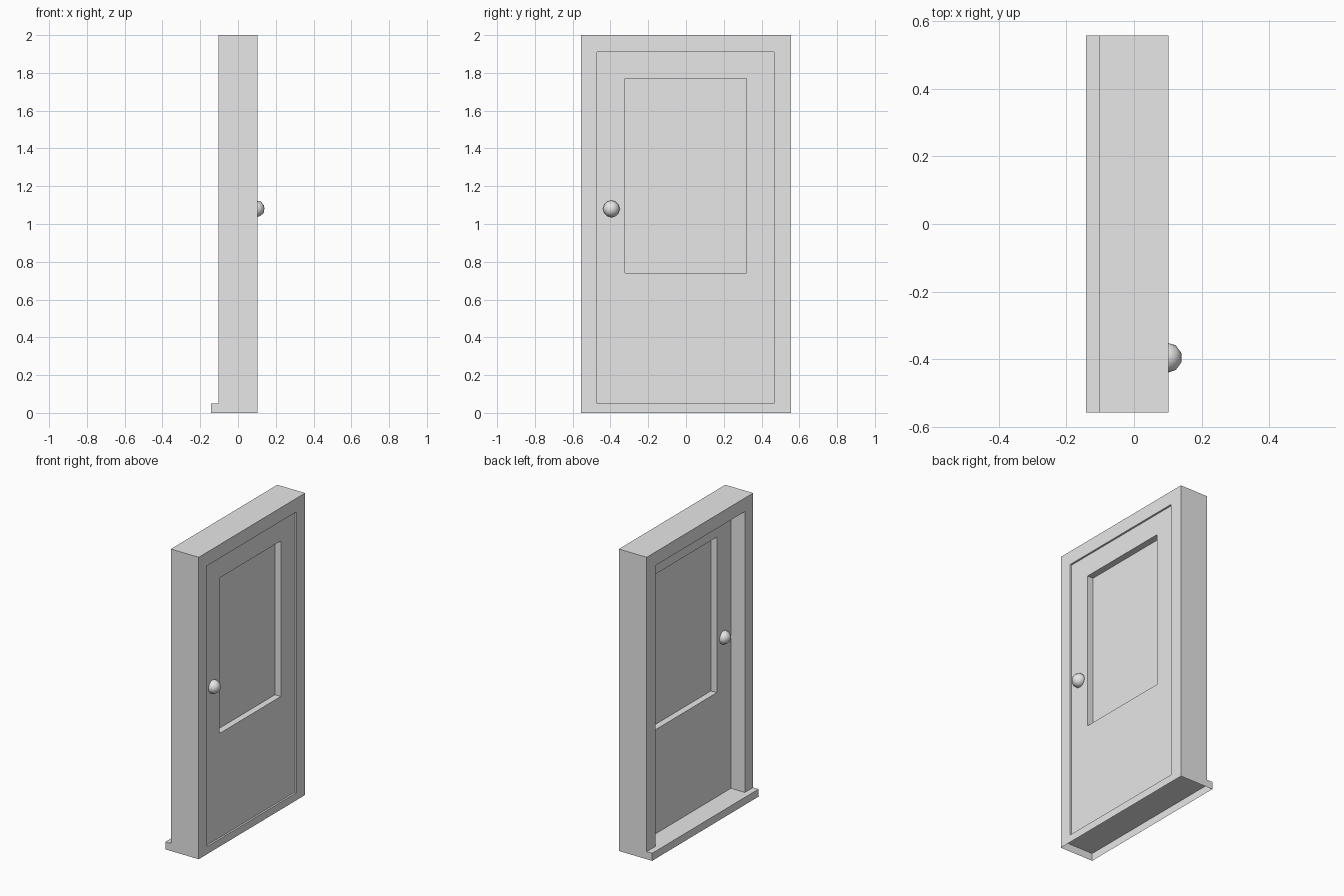
import bpy
import bmesh

# Remove the default cube
cube = bpy.data.objects.get("Cube")
if cube:
    bpy.data.objects.remove(cube, do_unlink=True)

# Single plain grey colour
grey = bpy.data.materials.new("plain_grey")
grey.use_nodes = True
COLOUR = (0.8, 0.8, 0.8, 1)
grey.diffuse_color = COLOUR
grey.node_tree.nodes["Principled BSDF"].inputs["Base Color"].default_value = COLOUR

# Main sizes
HALF_W, TOP = 0.557, 2.0
OPEN_L, OPEN_R, OPEN_TOP = -0.47, 0.466, 1.91
SILL_TOP = 0.05
FRAME_X = 0.102
SILL_BACK = -0.142
DOOR_BACK, DOOR_FRONT = 0.0, 0.09
PANE_X = (DOOR_BACK + DOOR_FRONT) / 2


def finish(name, bm):
    """Turn a bmesh into a named, coloured object."""
    mesh = bpy.data.meshes.new(name)
    bm.to_mesh(mesh)
    bm.free()
    mesh.materials.append(grey)
    obj = bpy.data.objects.new(name, mesh)
    bpy.context.collection.objects.link(obj)
    return obj


def rect(y0, y1, z0, z1):
    return [(y0, z0), (y1, z0), (y1, z1), (y0, z1)]


def slab(name, loops, x0, x1, open_bottom=False):
    """Extrude a profile in the y-z plane along x; a second loop makes a hole."""
    bm = bmesh.new()
    rings = [[bm.verts.new((x0, y, z)) for y, z in loop] for loop in loops]
    if len(rings) == 1:
        faces = [bm.faces.new(rings[0])]
    else:
        outer, inner = rings
        n = len(outer)
        faces = [bm.faces.new((outer[i], outer[(i + 1) % n],
                               inner[(i + 1) % n], inner[i])) for i in range(n)]
    result = bmesh.ops.extrude_face_region(bm, geom=faces, use_keep_orig=True)
    verts = [v for v in result["geom"] if isinstance(v, bmesh.types.BMVert)]
    bmesh.ops.translate(bm, vec=(x1 - x0, 0, 0), verts=verts)
    bmesh.ops.recalc_face_normals(bm, faces=bm.faces)
    if open_bottom:
        low = [f for f in bm.faces if f.normal.z < -0.9]
        bmesh.ops.delete(bm, geom=low, context="FACES_ONLY")
    return finish(name, bm)


# Door surround: two jambs and a head in one piece
slab("door_frame", [[(-HALF_W, SILL_TOP), (-HALF_W, TOP), (HALF_W, TOP),
                     (HALF_W, SILL_TOP), (OPEN_R, SILL_TOP), (OPEN_R, OPEN_TOP),
                     (OPEN_L, OPEN_TOP), (OPEN_L, SILL_TOP)]], -FRAME_X, FRAME_X)

# Threshold, hollow underneath
slab("sill", [rect(-HALF_W, HALF_W, 0, SILL_TOP)], SILL_BACK, FRAME_X, open_bottom=True)

# Door leaf with a window opening, and its thin pane
window = rect(-0.323, 0.319, 0.74, 1.77)
slab("door_leaf", [rect(OPEN_L, OPEN_R, SILL_TOP, OPEN_TOP), window],
     DOOR_BACK, DOOR_FRONT)
slab("window_pane", [window], PANE_X - 0.002, PANE_X + 0.002)

# Round knob on each face of the door
for side, x in (("front", 0.097), ("back", DOOR_BACK)):
    bm = bmesh.new()
    bmesh.ops.create_icosphere(bm, subdivisions=2, radius=0.045)
    for face in bm.faces:
        face.smooth = True
    knob = finish(side + "_knob", bm)
    knob.location = (x, -0.395, 1.08)
